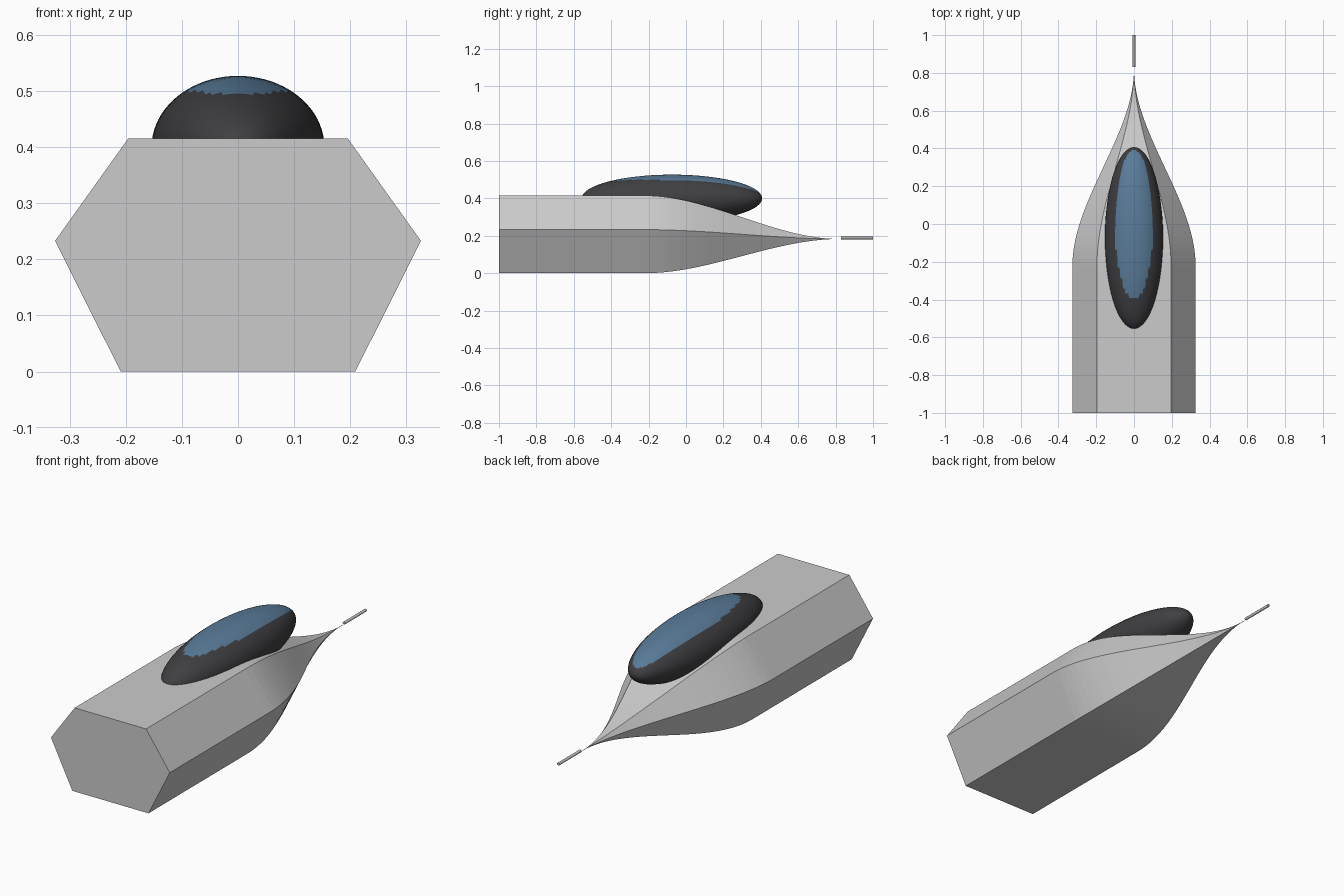
import bpy, bmesh, math
from mathutils import Matrix

if "Cube" in bpy.data.objects:
    bpy.data.objects.remove(bpy.data.objects["Cube"])


def material(name, rgb):
    m = bpy.data.materials.new(name)
    m.diffuse_color = (*rgb, 1)
    m.use_nodes = True
    m.node_tree.nodes["Principled BSDF"].inputs["Base Color"].default_value = m.diffuse_color
    return m


def finish(name, bm):
    bmesh.ops.recalc_face_normals(bm, faces=bm.faces)
    me = bpy.data.meshes.new(name)
    bm.to_mesh(me)
    bm.free()
    ob = bpy.data.objects.new(name, me)
    bpy.context.collection.objects.link(ob)
    return ob


# Hull: hexagonal section lofted along y, easing down to a needle nose
HEX = [(-0.209, 0.0), (0.209, 0.0), (0.326, 0.233),
       (0.196, 0.415), (-0.196, 0.415), (-0.326, 0.233)]
NOSE_Z, START, END, STEPS = 0.183, -0.22, 0.82, 28
stations = [(-1.0, 1.0)]
for i in range(STEPS + 1):
    t = i / STEPS
    scale = max(1 - t * t * (3 - 2 * t), 0.004)
    stations.append((START + (END - START) * t, scale))

bm = bmesh.new()
rings = [[bm.verts.new((x * s, y, NOSE_Z + (z - NOSE_Z) * s)) for x, z in HEX]
         for y, s in stations]
for a, b in zip(rings, rings[1:]):
    for k in range(6):
        n = (k + 1) % 6
        bm.faces.new((a[k], a[n], b[n], b[k]))
bm.faces.new(rings[0])
bm.faces.new(rings[-1])
finish("hull", bm)

# Nose probe: thin rod ahead of the nose
bm = bmesh.new()
bmesh.ops.create_cone(bm, cap_ends=True, segments=16, radius1=0.007, radius2=0.007, depth=0.17,
                      matrix=Matrix.Translation((0, 0.915, 0.188)) @ Matrix.Rotation(math.pi / 2, 4, 'X'))
probe = finish("nose_probe", bm)

# Canopy: stretched ellipsoid, dark frame with a blue glass patch on top
CY, CZ = -0.075, 0.4
bm = bmesh.new()
bmesh.ops.create_uvsphere(bm, u_segments=80, v_segments=48, radius=1,
                          matrix=Matrix.Translation((0, CY, CZ)) @ Matrix.Diagonal((0.154, 0.482, 0.127, 1))
                          @ Matrix.Rotation(math.pi / 2, 4, 'X'))
for f in bm.faces:
    c = f.calc_center_median()
    f.smooth = True
    if c.z > CZ and (c.x / 0.1) ** 2 + ((c.y + 0.005) / 0.395) ** 2 < 1:
        f.material_index = 1
canopy = finish("canopy", bm)
canopy.data.materials.append(material("dark_frame", (0.05, 0.05, 0.055)))
canopy.data.materials.append(material("blue_glass", (0.1, 0.2, 0.32)))
